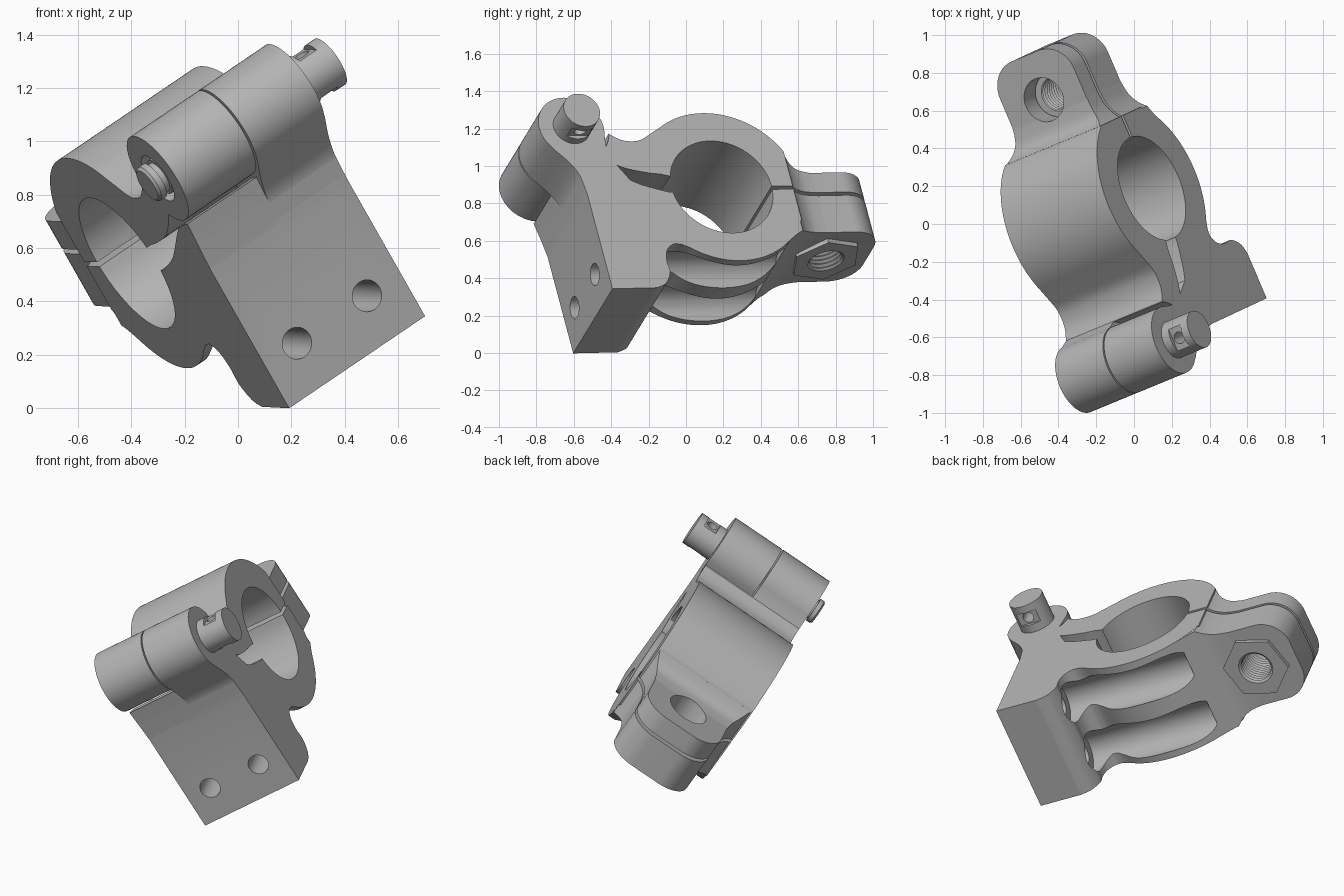
import bpy, bmesh
from math import sin, cos, radians
from mathutils import Vector, Matrix

cube = bpy.data.objects.get("Cube")
if cube:
    bpy.data.objects.remove(cube)

# Tilted frame of the clamp: local x = width, y = depth, z = height
ax = Vector((0.784, 0.323, 0.531)).normalized()
up = Vector((-0.481, -0.225, 0.847))
up = (up - ax * up.dot(ax)).normalized()
FRAME = Matrix((ax, up.cross(ax), up)).transposed().to_4x4()

metal = bpy.data.materials.new("grey_metal")
metal.use_nodes = True
GREY = (0.46, 0.46, 0.46, 1)
metal.diffuse_color = GREY
metal.node_tree.nodes["Principled BSDF"].inputs["Base Color"].default_value = GREY

# Main dimensions (depth, height) and widths
BORE, PIN, BOLT = (0.157, 0.665), (-0.62, 1.06), (0.28, 0.81)
R_IN, R_OUT, R_EYE = 0.29, 0.465, 0.187
W0, W1, MID = -0.045, 0.606, 0.28
FLAT = 0.57
TOP, BOT = 0.662, 0.642


def place(axis, t, p, q):
    return {"x": (t, p, q), "y": (p, t, q), "z": (p, q, t)}[axis]


def finish(name, bm):
    bmesh.ops.recalc_face_normals(bm, faces=bm.faces[:])
    mesh = bpy.data.meshes.new(name)
    bm.to_mesh(mesh)
    bm.free()
    mesh.materials.append(metal)
    ob = bpy.data.objects.new(name, mesh)
    bpy.context.collection.objects.link(ob)
    ob.matrix_world = FRAME
    return ob


def skin(name, rings):
    """Join equal rings of points and cap both ends."""
    bm = bmesh.new()
    rows = [[bm.verts.new(p) for p in ring] for ring in rings]
    n = len(rows[0])
    for a, b in zip(rows, rows[1:]):
        for i in range(n):
            j = (i + 1) % n
            bm.faces.new((a[i], a[j], b[j], b[i]))
    bm.faces.new(rows[0])
    bm.faces.new(rows[-1])
    return finish(name, bm)


def prism(name, axis, outline, t0, t1):
    return skin(name, [[place(axis, t, *p) for p in outline] for t in (t0, t1)])


def turned(name, axis, centre, rows, sides=56, turn=0):
    """Round part from (position along axis, radius) rows."""
    return skin(name, [[place(axis, t, *p) for p in
                        arc(centre, r, turn, turn + 360 * (1 - 1 / sides), sides - 1)]
                       for t, r in rows])


def arc(c, r, a0, a1, n=40):
    return [(c[0] + r * cos(radians(a0 + (a1 - a0) * i / n)),
             c[1] + r * sin(radians(a0 + (a1 - a0) * i / n))) for i in range(n + 1)]


def smooth(pts, n=5):
    """Catmull-Rom curve through the points."""
    p = [Vector(q) for q in [pts[0]] + pts + [pts[-1]]]
    out = []
    for a, b, c, d in zip(p, p[1:], p[2:], p[3:]):
        for i in range(n):
            t = i / n
            out.append(tuple(0.5 * (2 * b + (c - a) * t + (2 * a - 5 * b + 4 * c - d) * t ** 2
                                    + (3 * b - a - 3 * c + d) * t ** 3)))
    return out + [pts[-1]]


def boolean(ob, cutters, op="DIFFERENCE"):
    for c in cutters:
        m = ob.modifiers.new("bool", "BOOLEAN")
        m.operation, m.solver, m.object = op, "EXACT", c
    bpy.context.view_layer.update()
    deps = bpy.context.evaluated_depsgraph_get()
    mesh = bpy.data.meshes.new_from_object(ob.evaluated_get(deps))
    ob.modifiers.clear()
    ob.data = mesh
    for c in cutters:
        bpy.data.objects.remove(c)


# Lower clamp half with mounting plate
lower = [(0.447, BOT)] + arc(BORE, R_IN, -6, -175)
lower += smooth([(-0.16, 0.642), (-0.3, 0.69), (-0.39, 0.74), (-0.5, 0.81), (-0.57, 0.845), (-0.66, 0.86)])
lower += smooth([(-0.645, 0.77), (-0.63, 0.65)])
lower += [(-0.63, 0.042), (-0.38, 0.042)]
lower += smooth([(-0.37, 0.042), (-0.31, 0.07), (-0.27, 0.14), (-0.273, 0.21),
                 (-0.255, 0.275), (-0.21, 0.313), (-0.165, 0.312)])
lower += arc(BORE, R_OUT, 234, 332.6) + [(FLAT, BOT)]
lower_half = prism("lower_clamp_half", "x", lower, W0, W1)
cuts = []
for w in (0.11, 0.445):
    cuts.append(turned("screw_hole", "y", (w, 0.233), [(-0.8, 0.06), (-0.2, 0.06)], 32))
    cuts.append(turned("relief_slot", "y", (w, 0.233), [(-0.33, 0.118), (0.56, 0.118)], 40))
boolean(lower_half, cuts)

# Hinge eye of the lower half
eye = [(-0.35, 0.65), (-0.5, 0.6)]
eye += smooth([(-0.63, 0.64), (-0.645, 0.76), (-0.69, 0.845), (-0.755, 0.925)])
eye += arc(PIN, R_EYE, 218, -15)
eye += smooth([(-0.45, 0.93), (-0.43, 0.85), (-0.36, 0.72)])
prism("lower_hinge_eye", "x", eye, MID + 0.005, W1)

# Upper clamp half with its hinge eye
upper = [(0.447, TOP)] + arc(BORE, R_IN, 4, 165)
upper += smooth([(-0.18, 0.755), (-0.25, 0.765), (-0.38, 0.8), (-0.48, 0.86)])
upper += arc(PIN, R_EYE, 300, 4)
upper += smooth([(-0.41, 1.01), (-0.34, 0.97), (-0.25, 0.968), (-0.17, 1.01)])
upper += arc(BORE, R_OUT, 124, 27.4) + [(FLAT, TOP)]
upper_half = prism("upper_clamp_half", "x", upper, W0, W1)
boolean(upper_half, [
    turned("eye_clearance", "x", PIN, [(MID - 0.003, 0.212), (0.8, 0.212)]),
    turned("pin_counterbore", "x", PIN, [(-0.2, 0.1), (0.01, 0.1)], 40)])

# Bolt ears: plan outline crossed with a side profile
HALF, TIP, ROUND = 0.25, 1.062, 0.16
side = smooth([(0.325, 0.56), (0.29, 0.6), (0.262, 0.66), (HALF, 0.74)])
side += arc((HALF - ROUND, TIP - ROUND), ROUND, 0, 90, 16)
plan = [(0.325, 0.46)] + side
plan = [(BOLT[0] + w, d) for w, d in plan] + [(BOLT[0] - w, d) for w, d in reversed(plan)]

top_side = [(0.5, TOP), (1.2, TOP), (1.2, 0.786)]
top_side += smooth([(0.72, 0.786), (0.645, 0.8), (0.6, 0.83), (FLAT, 0.88)]) + [(0.5, 0.85)]
low_side = [(0.47, BOT), (1.2, BOT), (1.2, 0.41)]
low_side += smooth([(0.72, 0.41), (0.62, 0.4), (0.54, 0.37), (0.47, 0.32)])

# Threaded hole cutter rows
thread = [(0.3 + 0.012 * i, 0.088 + 0.014 * (i % 2)) for i in range(32)]
for name, profile, hole in (("upper_ear", top_side, [(0.6, 0.12), (0.9, 0.12)]),
                            ("lower_ear", low_side, thread)):
    ear = prism(name, "z", plan, 0.25, 0.95)
    boolean(ear, [prism("ear_side", "x", profile, -0.3, 0.9)], "INTERSECT")
    boolean(ear, [turned("bolt_hole", "z", BOLT, hole, 32)])

# Hexagonal nut under the lower ear
nut = turned("hex_nut", "z", BOLT, [(0.385, 0.195), (0.43, 0.195)], 6, -15)
boolean(nut, [turned("nut_hole", "z", BOLT, thread, 32)])

# Hinge pin with cross-drilled head
pin = turned("hinge_pin", "x", PIN, [(-0.095, 0.065), (-0.085, 0.075), (-0.06, 0.075), (-0.06, 0.062),
                                     (-0.035, 0.062), (-0.035, 0.075), (0.6, 0.075),
                                     (0.6, 0.103), (0.78, 0.103)])
flats = [prism("head_flat", "z", [(0.655, -0.8), (0.735, -0.8), (0.735, -0.4), (0.655, -0.4)],
               PIN[1] + s * 0.082, PIN[1] + s * 0.2) for s in (-1, 1)]
boolean(pin, flats + [turned("cross_hole", "z", (0.695, PIN[0]), [(0.8, 0.032), (1.3, 0.032)], 24)])

# Smooth round surfaces, keep edges crisp
for ob in bpy.context.collection.objects:
    if ob.type == "MESH" and metal.name in ob.data.materials:
        ob.data.shade_smooth()
        ob.data.set_sharp_from_angle(angle=radians(30))
